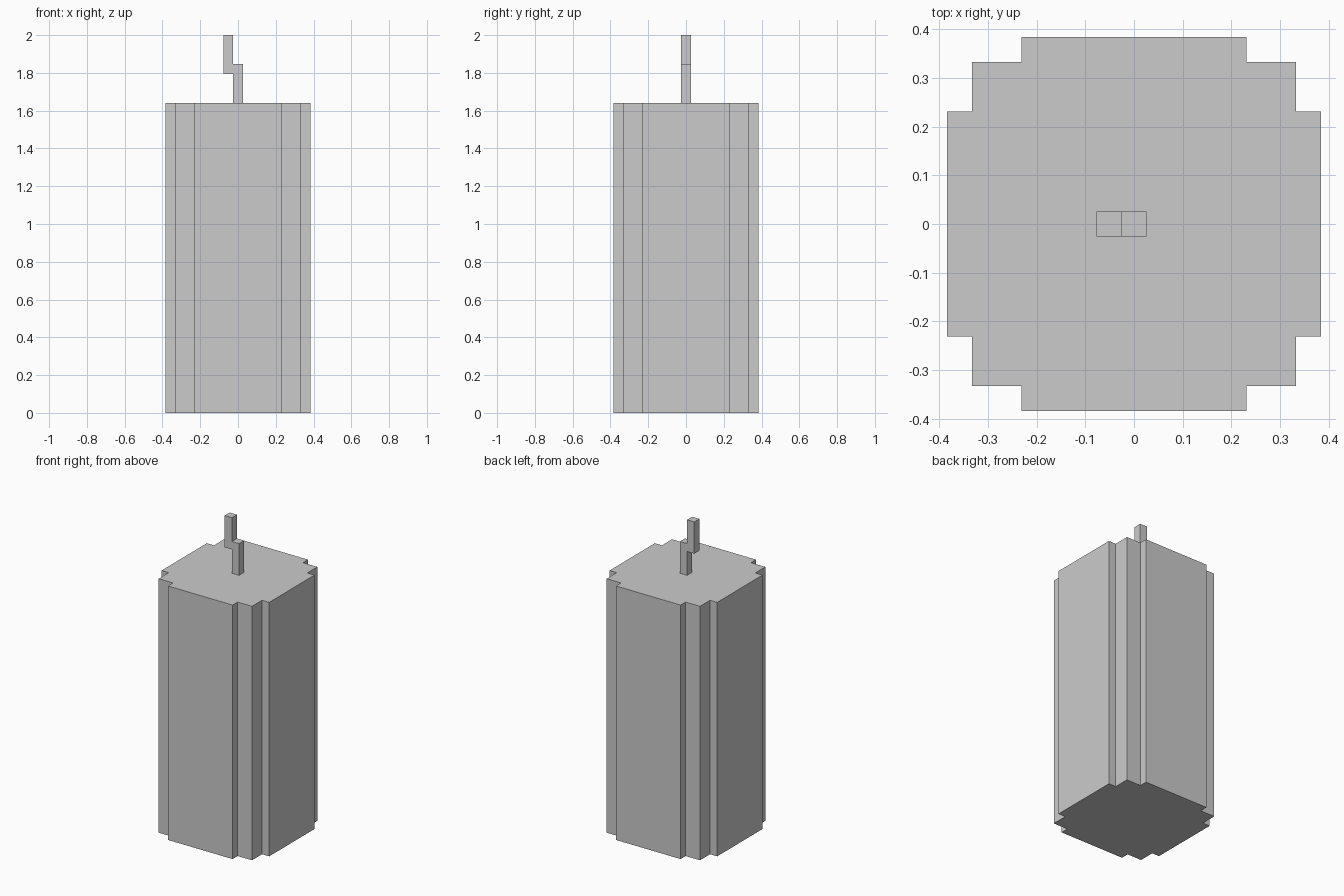
import bpy, bmesh
from mathutils import Vector

if "Cube" in bpy.data.objects:
    bpy.data.objects.remove(bpy.data.objects["Cube"])

U = 2 / 39  # block size: the candle is 39 blocks tall


def extrude_profile(name, points, direction):
    """Make a closed solid by sweeping a flat outline along a direction."""
    bm = bmesh.new()
    face = bm.faces.new([bm.verts.new(Vector(p) * U) for p in points])
    swept = bmesh.ops.extrude_face_region(bm, geom=[face], use_keep_orig=True)
    verts = [g for g in swept["geom"] if isinstance(g, bmesh.types.BMVert)]
    bmesh.ops.translate(bm, verts=verts, vec=Vector(direction) * U)
    bmesh.ops.recalc_face_normals(bm, faces=bm.faces)
    mesh = bpy.data.meshes.new(name)
    bm.to_mesh(mesh)
    bm.free()
    obj = bpy.data.objects.new(name, mesh)
    bpy.context.collection.objects.link(obj)
    return obj


# Candle body: one stepped corner, turned four times into a blocky round
corner = [(7.5, 4.5), (6.5, 4.5), (6.5, 6.5), (4.5, 6.5), (4.5, 7.5)]
outline = []
for _ in range(4):
    outline += [(x, y, 0) for x, y in corner]
    corner = [(-y, x) for x, y in corner]
extrude_profile("candle_body", outline, (0, 0, 32))

# Wick: two offset square sticks overlapping by one block in height
wick = [(-0.5, 32), (0.5, 32), (0.5, 36), (-0.5, 36),
        (-0.5, 39), (-1.5, 39), (-1.5, 35), (-0.5, 35)]
extrude_profile("wick", [(x, -0.5, z) for x, z in wick], (0, 1, 0))
